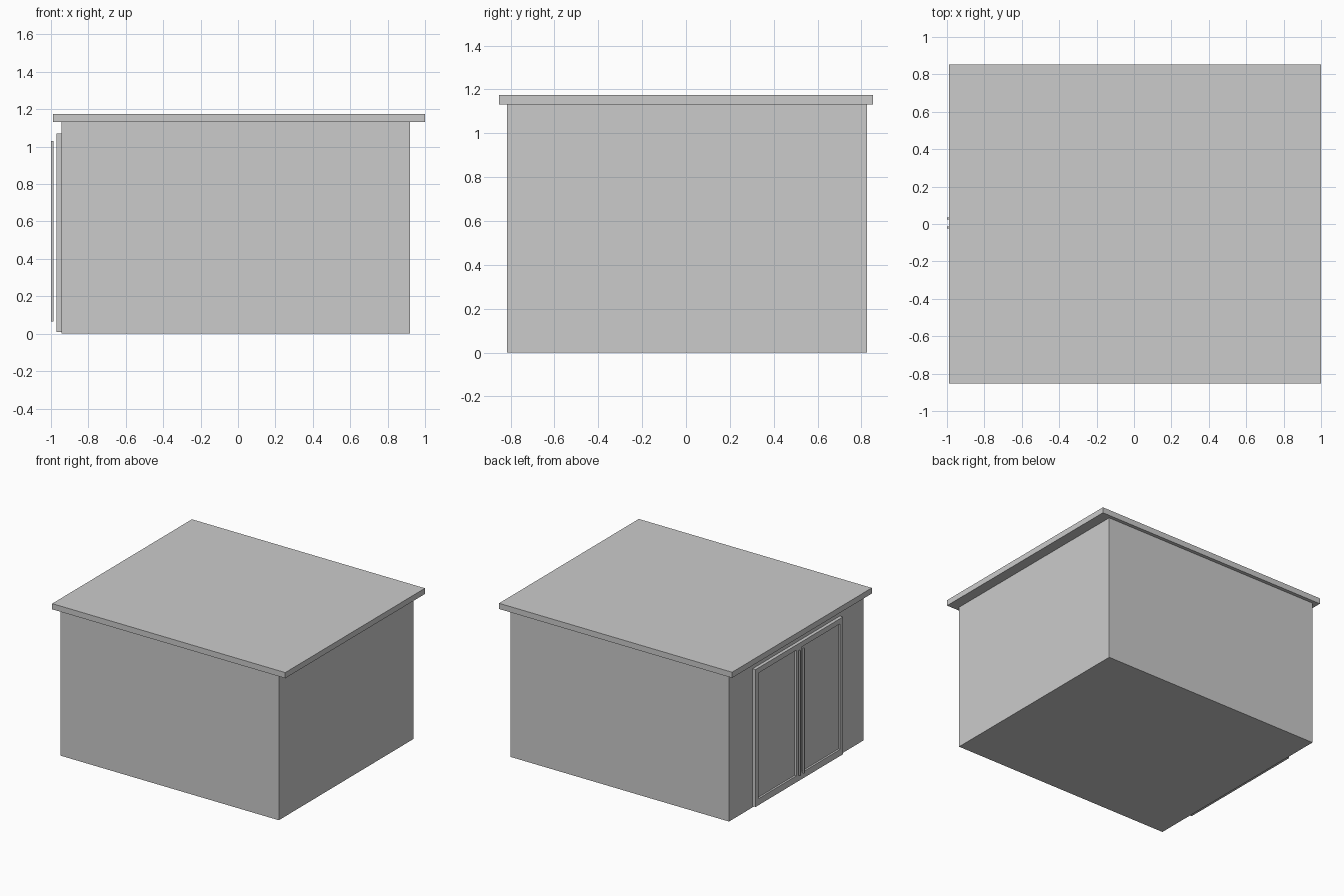
import bpy
import bmesh
from mathutils import Vector

if "Cube" in bpy.data.objects:
    bpy.data.objects.remove(bpy.data.objects["Cube"])


def box(name, x, y, z):
    """Axis-aligned box from (min, max) ranges."""
    bm = bmesh.new()
    bmesh.ops.create_cube(bm, size=1)
    lo = Vector((x[0], y[0], z[0]))
    size = Vector((x[1], y[1], z[1])) - lo
    for v in bm.verts:
        v.co = lo + Vector([(c + 0.5) * s for c, s in zip(v.co, size)])
    mesh = bpy.data.meshes.new(name)
    bm.to_mesh(mesh)
    bm.free()
    obj = bpy.data.objects.new(name, mesh)
    bpy.context.collection.objects.link(obj)
    return obj


# Main building and overhanging roof slab
WALL_X = -0.945
box("walls", (WALL_X, 0.92), (-0.816, 0.825), (0, 1.131))
box("roof", (-0.99, 1.0), (-0.852, 0.852), (1.131, 1.175))

# Double door on the left wall, symmetric about y = MID
MID = 0.005
HALF = 0.533
STILE = 0.034
FRONT = (-0.971, WALL_X)
Z0, Z1 = 0.01, 1.07
P0, P1 = 0.06, 1.03

box("door_centre_post", FRONT, (MID - STILE, MID + STILE), (Z0, Z1))

for side, label in ((1, "left"), (-1, "right")):
    def span(a, b):
        return tuple(sorted((MID + side * a, MID + side * b)))

    # Frame bars around a recessed panel
    opening = span(STILE, HALF - STILE)
    box(f"door_stile_{label}", FRONT, span(HALF - STILE, HALF), (Z0, Z1))
    box(f"door_bottom_rail_{label}", FRONT, opening, (Z0, P0))
    box(f"door_top_rail_{label}", FRONT, opening, (P1, Z1))
    box(f"door_panel_{label}", (-0.956, WALL_X), opening, (P0, P1))

    # Tall bar handle standing off the door
    box(f"door_handle_{label}", (-1.0, -0.986), span(0.018, 0.030), (0.065, 1.03))
